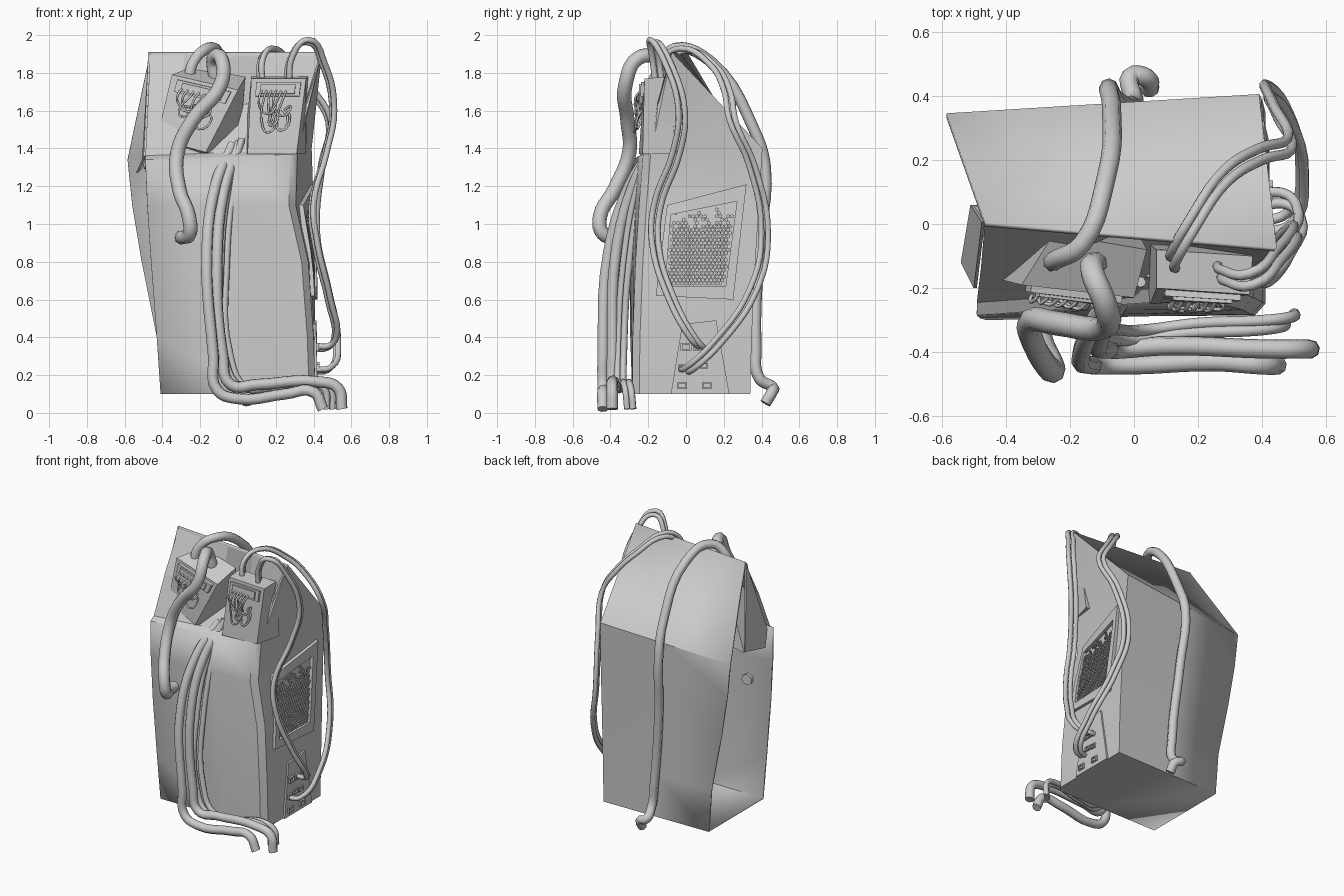
import bpy, bmesh, math, random
from mathutils import Vector as V

if "Cube" in bpy.data.objects:
    bpy.data.objects.remove(bpy.data.objects["Cube"])

random.seed(4)


def mesh_object(name, verts, faces, solid=0.0, smooth=False):
    bm = bmesh.new()
    vs = [bm.verts.new(v) for v in verts]
    for f in faces:
        bm.faces.new([vs[i] for i in f])
    bmesh.ops.recalc_face_normals(bm, faces=bm.faces)
    me = bpy.data.meshes.new(name)
    bm.to_mesh(me)
    bm.free()
    ob = bpy.data.objects.new(name, me)
    bpy.context.collection.objects.link(ob)
    if solid:
        m = ob.modifiers.new("thickness", 'SOLIDIFY')
        m.thickness = solid
        m.offset = -1
    if smooth:
        bpy.context.view_layer.objects.active = ob
        ob.select_set(True)
        bpy.ops.object.shade_smooth_by_angle(angle=math.radians(25))
        ob.select_set(False)
    return ob


def hexahedron(name, a, b):
    """Block between two matching quads."""
    faces = [(3, 2, 1, 0), (4, 5, 6, 7)]
    faces += [(i, (i + 1) % 4, (i + 1) % 4 + 4, i + 4) for i in range(4)]
    return mesh_object(name, list(a) + list(b), faces)


def cable(name, pts, r, offset=(0, 0, 0), res=5):
    cu = bpy.data.curves.new(name, 'CURVE')
    cu.dimensions = '3D'
    cu.bevel_depth = r
    cu.bevel_resolution = 2
    cu.resolution_u = res
    cu.use_fill_caps = True
    sp = cu.splines.new('BEZIER')
    sp.bezier_points.add(len(pts) - 1)
    for bp, p in zip(sp.bezier_points, pts):
        bp.co = V(p) + V(offset)
        bp.handle_left_type = bp.handle_right_type = 'AUTO'
    ob = bpy.data.objects.new(name, cu)
    bpy.context.collection.objects.link(ob)
    return ob


# Housing: rings of z, back-left x, front-left x, front-right x, back-right x
levels = [(0.10, -.41, -.41, .41, .41), (0.40, -.43, -.43, .40, .41),
          (0.80, -.51, -.46, .37, .405), (1.10, -.56, -.48, .30, .40),
          (1.35, -.585, -.49, .31, .39)]


def corners(lv):
    z, bl, fl, fr, br = lv
    t = (z - .1) / 1.25
    top = 1 if z > 1.3 else 0
    bulge = .015 * math.sin(math.pi * t)
    return (V((bl, .33 + .015 * t, z - .01 * top)), V((br, .34 + .065 * t ** 1.5, z + .05 * top)),
            V((fr, -.285 + .06 * t ** 2, z + .02 * top)), V((fl, -.285 - bulge, z - .01 * top)))


verts, faces = [], []
for lv in levels:
    bl, br, fr, fl = corners(lv)
    verts += [bl, bl.lerp(br, .5), br, br.lerp(fr, .5), fr.lerp(br, .06),
              fr.lerp(fl, .04), fr.lerp(fl, .4), fl]
for k in range(len(levels) - 1):
    for i in range(7):
        a = k * 8 + i
        faces.append((a, a + 1, a + 9, a + 8))
faces.append(tuple(range(7, -1, -1)))
ridge_l, ridge_r = V((-.465, .005, 1.91)), V((.445, -.075, 1.91))
n = len(verts)
verts += [ridge_l, ridge_l.lerp(ridge_r, .5), ridge_r]
t0 = 32
faces += [(t0, t0 + 1, n + 1, n), (t0 + 1, t0 + 2, n + 2, n + 1),
          (t0 + 2, t0 + 3, n + 2), (t0 + 3, t0 + 4, n + 2), (t0 + 4, t0 + 5, n + 2)]
mesh_object("housing_shell", verts, faces, solid=.015, smooth=True)

# Recessed upper front panel with rounded lip
_, _, fr, fl = corners(levels[-1])
cols = [0, .2, .45, .68, 1]
verts, faces = [], []
for t in cols:
    low, top = fl.lerp(fr, t), ridge_l.lerp(ridge_r, t)
    mid = low.lerp(top, .5)
    if .4 < t < .7:
        mid.y += .11
    verts += [low, low + V((0, .04, .022)), mid, top]
for c in range(4):
    for r in range(3):
        a = c * 4 + r
        faces.append((a, a + 4, a + 5, a + 1))
mesh_object("upper_front_panel", verts, faces)

# Two connector boxes
left_face = [V(p) for p in ((-.35, -.19, 1.79), (0, -.23, 1.71), (-.17, -.24, 1.38), (-.43, -.17, 1.45))]
hexahedron("left_connector_box", left_face,
           [(-.25, -.03, 1.83), (.04, -.08, 1.78), (0, 0, 1.34), (-.5, .06, 1.29)])
right_face = [V(p) for p in ((.07, -.2, 1.77), (.36, -.22, 1.77), (.31, -.23, 1.37), (.05, -.25, 1.37))]
hexahedron("right_connector_box", right_face,
           [(.07, -.08, 1.78), (.37, -.10, 1.78), (.36, -.05, 1.37), (.03, -.05, 1.37)])
mesh_object("left_box_flange", [(-.5, .06, 1.3), (-.53, -.12, 1.27), (-.49, -.2, 1.36), ridge_l],
            [(0, 1, 2, 3)], solid=.01)


def on_quad(q, u, v, d=0.0):
    p = q[0].lerp(q[1], u).lerp(q[3].lerp(q[2], u), v)
    nor = (q[3] - q[0]).cross(q[1] - q[0]).normalized()
    return p + nor * (d if nor.y < 0 else -d)


# Socket plates and loose wires on each connector box
for side, q in (("left", left_face), ("right", right_face)):
    for nm, m, d in (("plate", .0, .02), ("insert", .09, .03)):
        uv = [(.1 + m, .05 + m / 3), (.92 - m, .05 + m / 3), (.92 - m, .24 - m / 3), (.1 + m, .24 - m / 3)]
        hexahedron(f"{side}_socket_{nm}", [on_quad(q, u, v, -.01) for u, v in uv],
                   [on_quad(q, u, v, d) for u, v in uv])
    for i in range(6):
        u0, u1 = .22 + i * .09, random.uniform(.3, .75)
        w = random.uniform(.45, .75)
        cable(f"{side}_loose_wire_{i}",
              [on_quad(q, u0, .15, .02), on_quad(q, u0 - .04, .28, .05),
               on_quad(q, (u0 + u1) / 2 - .1, w * .8, .03), on_quad(q, u1, w, .04),
               on_quad(q, u1 + .12, w * .75, .03), on_quad(q, u1, .42, .01)], .006, res=4)

# Thick cable on the left front
cable("thick_front_hose", [(-.12, -.12, 1.77), (-.13, -.15, 1.87), (-.09, -.25, 1.88), (-.09, -.32, 1.74),
      (-.24, -.31, 1.55), (-.32, -.3, 1.38), (-.31, -.38, 1.18), (-.26, -.455, 1.04),
      (-.255, -.44, .95), (-.29, -.36, .93), (-.30, -.25, .93)], .038)

# Cable running over the top and down the back
cable("rear_hose", [(-.26, -.12, 1.74), (-.24, -.11, 1.85), (-.16, -.06, 1.93), (-.09, .13, 1.86),
      (-.07, .36, 1.5), (-.08, .42, 1.3), (-.06, .39, .9), (-.01, .37, .35), (0, .39, .18),
      (-.01, .46, .135), (.04, .455, .11), (.05, .42, .05)], .03)

# Bundle of cables down the front
cable("front_cable_outer", [(-.03, -.16, 1.42), (-.12, -.3, 1.2), (-.165, -.41, .85), (-.13, -.44, .3),
      (-.11, -.44, .12), (0, -.44, .075), (.25, -.43, .10), (.40, -.44, .11), (.45, -.44, .02)], .03)
cable("front_cable_middle", [(.01, -.16, 1.43), (-.07, -.28, 1.2), (-.11, -.37, .85), (-.08, -.39, .3),
      (-.04, -.39, .15), (.1, -.38, .15), (.42, -.39, .165), (.53, -.39, .13), (.55, -.39, .02)], .03)
for i in range(2):
    cable(f"front_cable_thin_{i}", [(.05, -.16, 1.45), (-.02, -.24, 1.2), (-.06, -.31, .8), (-.04, -.34, .3),
          (.04, -.34, .14), (.2, -.32, .13), (.42, -.31, .16), (.49, -.3, .12), (.50, -.29, .02)],
          .018, offset=(i * .03 - .03, i * .03 - .02, 0))

# Paired thin cables on the right side
for i in range(2):
    off = (-.012 * i, .035 * i, -.012 * i)
    cable(f"side_cable_front_{i}", [(.27, -.16, 1.74), (.29, -.18, 1.89), (.37, -.19, 1.975),
          (.46, -.11, 1.85), (.51, -.04, 1.6), (.47, -.07, 1.38), (.40, -.17, 1.1), (.42, -.18, .9),
          (.49, -.09, .6), (.52, .02, .40), (.48, .06, .355), (.40, .06, .355)], .016, off)
    cable(f"side_cable_rear_{i}", [(.13, -.14, 1.74), (.13, -.12, 1.87), (.18, -.03, 1.93),
          (.29, .13, 1.84), (.40, .20, 1.71), (.49, .23, 1.55), (.45, .33, 1.32), (.42, .40, .95),
          (.48, .34, .66), (.53, .15, .38), (.49, .0, .24), (.40, -.03, .23)], .016, off)


# Vent and ports follow the right wall
def wall(y, z, d=0.0):
    for a, b in zip(levels, levels[1:]):
        if z <= b[0]:
            break
    k = (z - a[0]) / (b[0] - a[0])
    f, r = a[3] + (b[3] - a[3]) * k, a[4] + (b[4] - a[4]) * k
    return V((f + (r - f) * (y + .28) / .64 + d, y, z))


def grid_frame(name, outer, inner, d, seg=4):
    verts, faces = [], []
    for i in range(4):
        for s in range(seg):
            for q, dd in ((outer, -.01), (outer, d), (inner, d), (inner, -.01)):
                y, z = [q[i][c] + (q[(i + 1) % 4][c] - q[i][c]) * s / seg for c in (0, 1)]
                verts.append(wall(y, z, dd))
    m = 4 * seg
    for i in range(m):
        for r in range(4):
            faces.append((i * 4 + r, i * 4 + (r + 1) % 4,
                          (i + 1) % m * 4 + (r + 1) % 4, (i + 1) % m * 4 + r))
    return mesh_object(name, verts, faces)


inner = [(-.11, .67), (.21, .67), (.27, 1.12), (-.08, 1.05)]
grid_frame("vent_frame", [(-.16, .62), (.25, .60), (.32, 1.21), (-.10, 1.10)], inner, .018)

# Honeycomb cells in the vent
verts, faces = [], []
r = .0105
for row in range(24):
    for col in range(20):
        y, z = -.125 + col * .0205 + (row % 2) * .01025, .685 + row * .0178
        k = (z - .67) / .42
        if not (-.10 + .03 * k < y < .20 + .055 * k):
            continue
        if row > 16 and random.random() < (row - 14) / 10:
            continue
        b = len(verts)
        for rad, d in ((r, .0), (r, .009), (r * .72, .009), (r * .72, .0)):
            for i in range(6):
                a = math.radians(60 * i + 30)
                verts.append(wall(y + rad * math.cos(a), z + rad * math.sin(a), d))
        for ring in range(3):
            for i in range(6):
                j = (i + 1) % 6
                faces.append((b + ring * 6 + i, b + ring * 6 + j, b + ring * 6 + 6 + j, b + ring * 6 + 6 + i))
mesh_object("vent_honeycomb", verts, faces)

# Port panel with sockets
pq = [(-.08, .10), (.23, .10), (.16, .49), (-.02, .47)]
hexahedron("port_panel", [wall(y, z, -.01) for y, z in pq], [wall(y, z, .012) for y, z in pq])
for i, (y, z, s) in enumerate([(0, .35, .028), (.065, .35, .028), (-.02, .24, .022), (.04, .255, .022),
                               (.095, .25, .022), (-.02, .145, .026), (.11, .145, .026)]):
    o = [(y - s, z - s * .7), (y + s, z - s * .7), (y + s, z + s * .7), (y - s, z + s * .7)]
    n_ = [(y + (a - y) * .65, z + (b - z) * .65) for a, b in o]
    grid_frame(f"port_{i}", o, n_, .024, seg=1)
